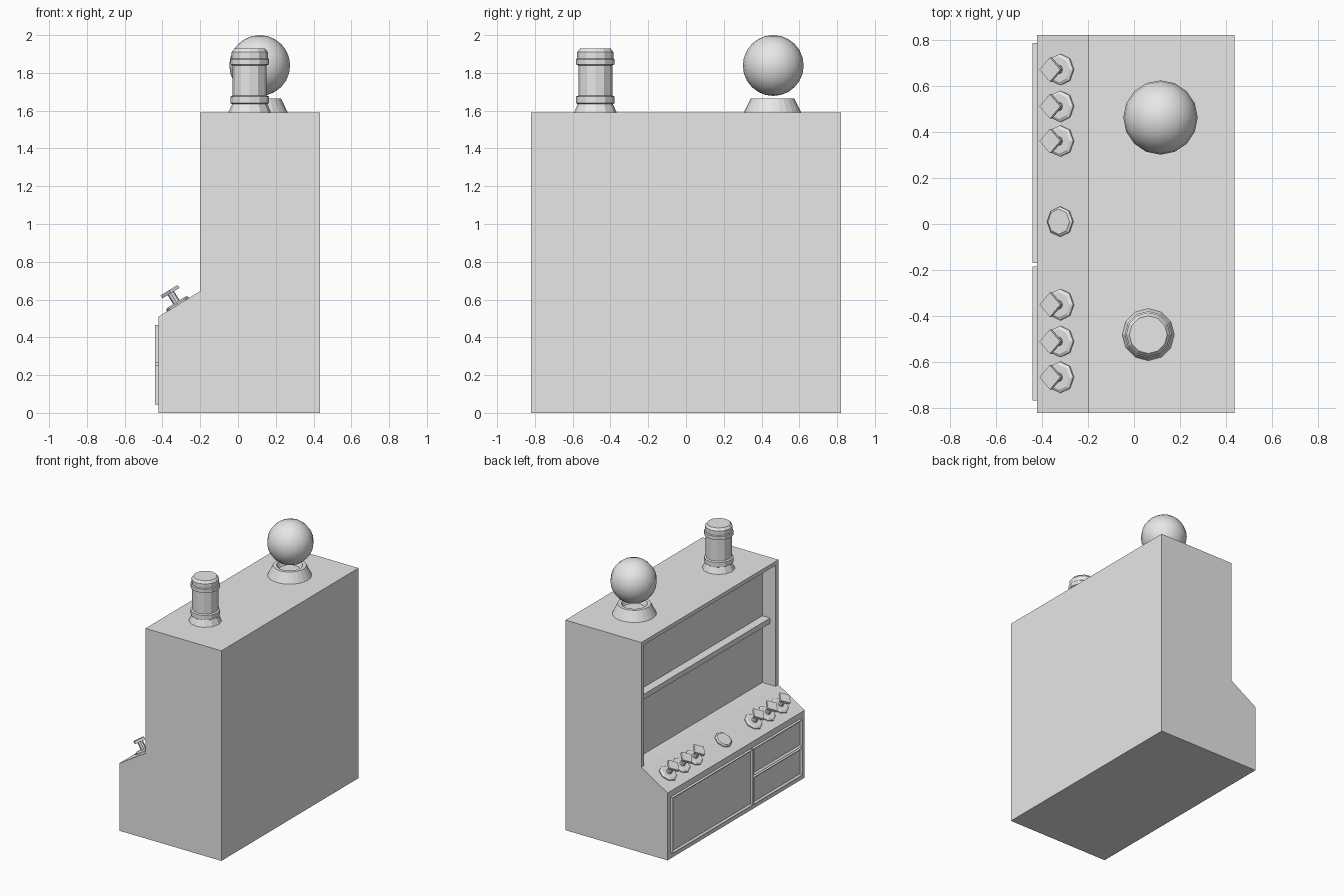
import bpy, bmesh, math
from mathutils import Matrix, Vector

cube = bpy.data.objects.get("Cube")
if cube:
    bpy.data.objects.remove(cube)

grey = bpy.data.materials.new("plain grey")
grey.use_nodes = True
colour = (0.8, 0.8, 0.8, 1)
grey.diffuse_color = colour
grey.node_tree.nodes["Principled BSDF"].inputs["Base Color"].default_value = colour


def finish(name, bm, smooth=False):
    bmesh.ops.recalc_face_normals(bm, faces=bm.faces[:])
    mesh = bpy.data.meshes.new(name)
    bm.to_mesh(mesh)
    bm.free()
    mesh.materials.append(grey)
    for poly in mesh.polygons:
        poly.use_smooth = smooth
    obj = bpy.data.objects.new(name, mesh)
    bpy.context.collection.objects.link(obj)
    return obj


def prism(name, profile, y0, y1):
    """Extrude an (x, z) outline from y0 to y1."""
    bm = bmesh.new()
    face = bm.faces.new([bm.verts.new((x, y0, z)) for x, z in profile])
    new = bmesh.ops.extrude_face_region(bm, geom=[face])["geom"]
    verts = [v for v in new if isinstance(v, bmesh.types.BMVert)]
    bmesh.ops.translate(bm, verts=verts, vec=(0, y1 - y0, 0))
    return finish(name, bm)


def box(name, x0, x1, y0, y1, z0, z1):
    return prism(name, [(x0, z0), (x1, z0), (x1, z1), (x0, z1)], y0, y1)


def lathe(name, profile, sides, place):
    """Turn an (r, z) outline round the z axis, closing both ends."""
    bm = bmesh.new()
    rings = []
    for r, z in profile:
        angles = [2 * math.pi * i / sides for i in range(sides)]
        rings.append([bm.verts.new((r * math.cos(a), r * math.sin(a), z)) for a in angles])
    for low, high in zip(rings, rings[1:]):
        for i in range(sides):
            j = (i + 1) % sides
            bm.faces.new((low[i], low[j], high[j], high[i]))
    bm.faces.new(rings[0])
    bm.faces.new(rings[-1])
    bm.transform(place)
    return finish(name, bm)


# Cabinet: stepped side panels around a core with an open display recess
FRONT, STEP, BACK, TOP = -0.42, -0.2, 0.435, 1.59
LOW, HIGH = 0.51, 0.645
HALF, INNER, RECESS = 0.82, 0.785, -0.09
side = [(FRONT, 0), (BACK, 0), (BACK, TOP), (STEP, TOP), (STEP, HIGH), (FRONT, LOW)]
prism("right_side_panel", side, -HALF, -INNER)
prism("left_side_panel", side, INNER, HALF)
core = [(FRONT, 0), (BACK, 0), (BACK, TOP), (STEP, TOP), (STEP, TOP - 0.03),
        (RECESS, TOP - 0.03), (RECESS, HIGH), (STEP, HIGH), (FRONT, LOW)]
prism("cabinet_core", core, -INNER, INNER)
box("shelf", -0.155, RECESS, -INNER, INNER, 1.11, 1.15)


# Door and drawers: plates with a raised rim
def panel(name, y0, y1, z0, z1):
    obj = box(name, -0.44, FRONT, y0, y1, z0, z1)
    bm = bmesh.new()
    bm.from_mesh(obj.data)
    face = min(bm.faces, key=lambda f: f.calc_center_median().x)
    bmesh.ops.inset_individual(bm, faces=[face], thickness=0.018)
    bmesh.ops.translate(bm, verts=face.verts[:], vec=(0.012, 0, 0))
    bm.to_mesh(obj.data)
    bm.free()


panel("door", -0.17, 0.785, 0.045, 0.465)
panel("lower_drawer", -0.765, -0.185, 0.045, 0.25)
panel("upper_drawer", -0.765, -0.185, 0.265, 0.465)

# Controls standing square to the sloping console
slope = math.atan2(HIGH - LOW, STEP - FRONT)


def on_console(y):
    spot = Vector((-0.318, y, LOW + (-0.318 - FRONT) * math.tan(slope)))
    return Matrix.Translation(spot) @ Matrix.Rotation(-slope, 4, "Y")


for n, y in enumerate((0.67, 0.51, 0.36, -0.35, -0.51, -0.665)):
    place = on_console(y)
    lathe(f"knob_base_{n}", [(0.068, -0.005), (0.068, 0.008), (0.055, 0.016)], 8, place)
    lathe(f"knob_stem_{n}", [(0.02, 0.01), (0.02, 0.075)], 8, place)
    lathe(f"knob_head_{n}", [(0.053, 0.072), (0.053, 0.09)], 4, place)
lathe("centre_button", [(0.065, -0.005), (0.065, 0.008), (0.055, 0.016)], 8, on_console(0.01))

# Canister on the roof
canister = [(0.113, TOP), (0.093, 1.635), (0.102, 1.64), (0.102, 1.675), (0.09, 1.68),
            (0.09, 1.84), (0.102, 1.845), (0.102, 1.872), (0.096, 1.877),
            (0.096, 1.91), (0.082, 1.928)]
lathe("canister", canister, 12, Matrix.Translation((0.062, -0.48, 0)))

# Ball floating over its dished stand
stand = [(0.152, TOP), (0.115, 1.665), (0.09, 1.665), (0.075, 1.63)]
lathe("ball_stand", stand, 24, Matrix.Translation((0.112, 0.458, 0)))
bm = bmesh.new()
bmesh.ops.create_uvsphere(bm, u_segments=16, v_segments=12, radius=0.161,
                          matrix=Matrix.Translation((0.115, 0.462, 1.839)))
finish("ball", bm, smooth=True)
